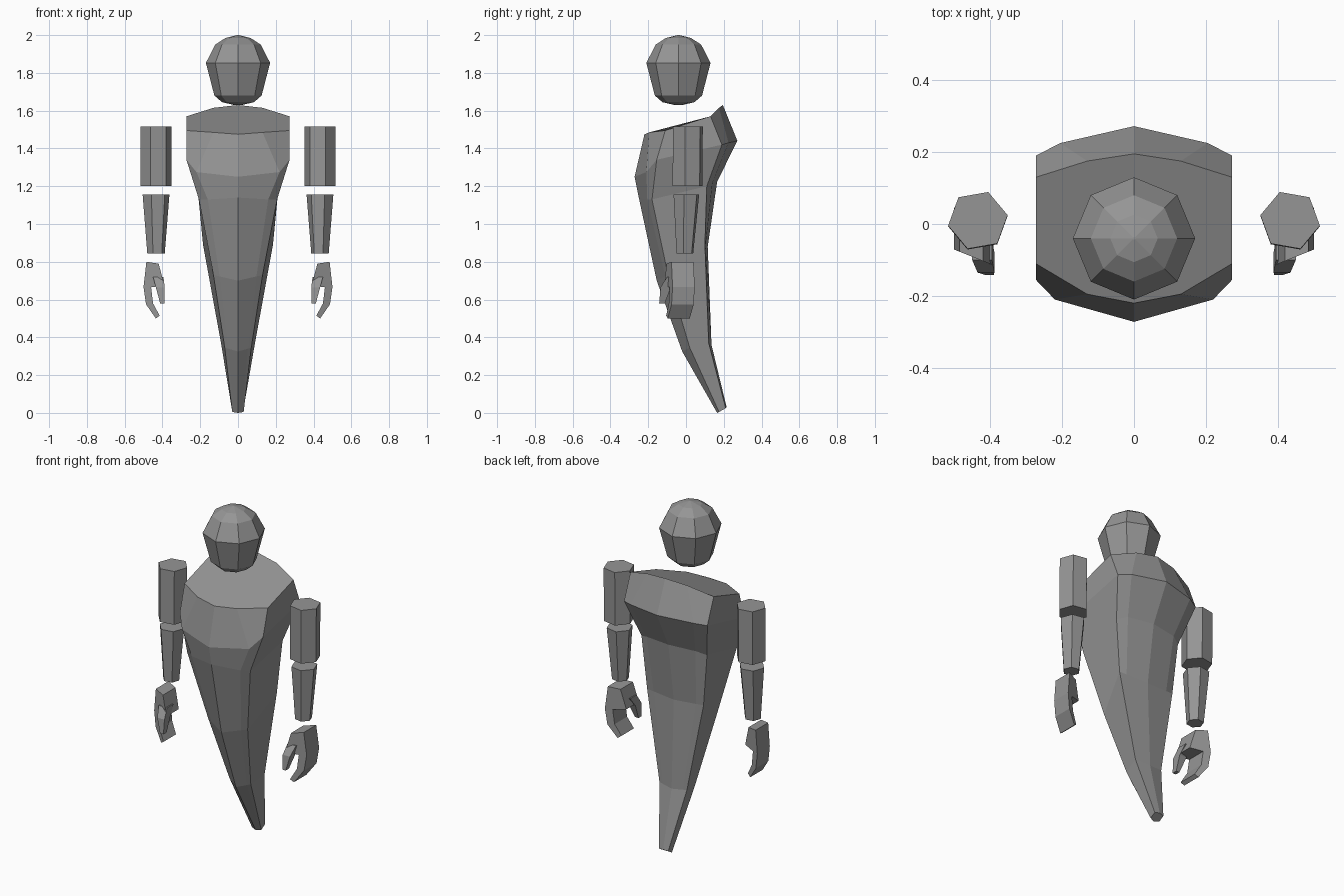
import bpy, bmesh
from math import sin, cos, radians

if "Cube" in bpy.data.objects:
    bpy.data.objects.remove(bpy.data.objects["Cube"])

grey = bpy.data.materials.new("dark_grey")
grey.diffuse_color = (0.3, 0.3, 0.3, 1)
grey.use_nodes = True
grey.node_tree.nodes["Principled BSDF"].inputs["Base Color"].default_value = grey.diffuse_color


def loft(name, rings):
    """Skin a stack of closed rings and cap both ends."""
    bm = bmesh.new()
    vs = [[bm.verts.new(p) for p in r] for r in rings]
    for a, b in zip(vs, vs[1:]):
        n = len(a)
        for i in range(n):
            j = (i + 1) % n
            bm.faces.new((a[i], a[j], b[j], b[i]))
    bm.faces.new(vs[0])
    bm.faces.new(vs[-1])
    bmesh.ops.recalc_face_normals(bm, faces=bm.faces)
    me = bpy.data.meshes.new(name)
    bm.to_mesh(me)
    bm.free()
    me.materials.append(grey)
    ob = bpy.data.objects.new(name, me)
    bpy.context.collection.objects.link(ob)
    return ob


def circle(cx, cy, z, r, n, turn=0):
    return [(cx + r * cos(radians(turn + 360 * i / n)),
             cy + r * sin(radians(turn + 360 * i / n)), z) for i in range(n)]


def mirrored(half):
    """Close a half ring that runs from centre front to centre back."""
    return half + [(-x, y, z) for x, y, z in reversed(half[1:-1])]


def mix(a, b, t):
    return tuple(p + (q - p) * t for p, q in zip(a, b))


# Head: faceted eight-sided ball narrowing to the chin
head = [(0.004, 2.0), (0.066, 1.985), (0.12, 1.95), (0.17, 1.853),
        (0.125, 1.68), (0.085, 1.645), (0.02, 1.63)]
loft("head", [circle(0, -0.04, z, r, 8) for r, z in head])

# Body: slanted chest block, then a tail tapering backwards
chest = [
    [(0, -.22, 1.475), (.13, -.195, 1.485), (.273, -.11, 1.495),
     (.273, .13, 1.57), (.13, .175, 1.615), (0, .195, 1.63)],
    [(0, -.272, 1.25), (.22, -.21, 1.275), (.273, -.155, 1.34),
     (.273, .19, 1.42), (.205, .225, 1.43), (0, .272, 1.44)],
    [(0, -.25, 1.14), (.16, -.205, 1.13), (.207, -.18, 1.13),
     (.215, .11, 1.2), (.16, .14, 1.22), (0, .165, 1.225)],
]
# Tail rings: front, front corner, back corner, back
tail = [
    [(0, -.155, .7), (.13, -.095, .73), (.185, .1, .89), (0, .115, .88)],
    [(0, -.02, .325), (.07, .02, .345), (.09, .12, .37), (0, .135, .36)],
    [(0, .165, 0), (.03, .175, .005), (.03, .21, .025), (0, .215, .03)],
]
tail = [[f, mix(f, s, .75), s, b, mix(b, k, .25), k] for f, s, b, k in tail]
loft("body", [mirrored(r) for r in chest + tail])

# Hand outline in x and z, and thumb sections (x0, x1, y0, y1, z)
palm = [(.42, .79), (.485, .8), (.5, .667), (.487, .575), (.435, .5),
        (.415, .515), (.45, .58), (.46, .665), (.39, .675)]
thumb = [(.395, .45, -.1, -.04, .72), (.388, .435, -.135, -.08, .665),
         (.39, .412, -.142, -.112, .58)]

# Arms: floating six-sided segments and hooked hands
for label, s in (("right", 1), ("left", -1)):
    def side_loft(part, rings):
        loft(f"{label}_{part}", [[(s * x, y, z) for x, y, z in r]
                                 for r in rings])

    def limb(part, segs):
        side_loft(part, [circle(.434, cy, z, r, 6, -10) for cy, z, r in segs])

    limb("upper_arm", [(.01, 1.515, .084), (.008, 1.2, .084)])
    limb("forearm", [(.002, 1.155, .072), (-.006, .845, .047)])
    # Palm is skewed so its inner edge reaches forward
    side_loft("hand", [[(x, y + .4 * (x - .44), z) for x, z in palm]
                       for y in (-.095, .022)])
    side_loft("thumb", [[(a, c, z), (b, c, z), (b, d, z), (a, d, z)]
                        for a, b, c, d, z in thumb])
